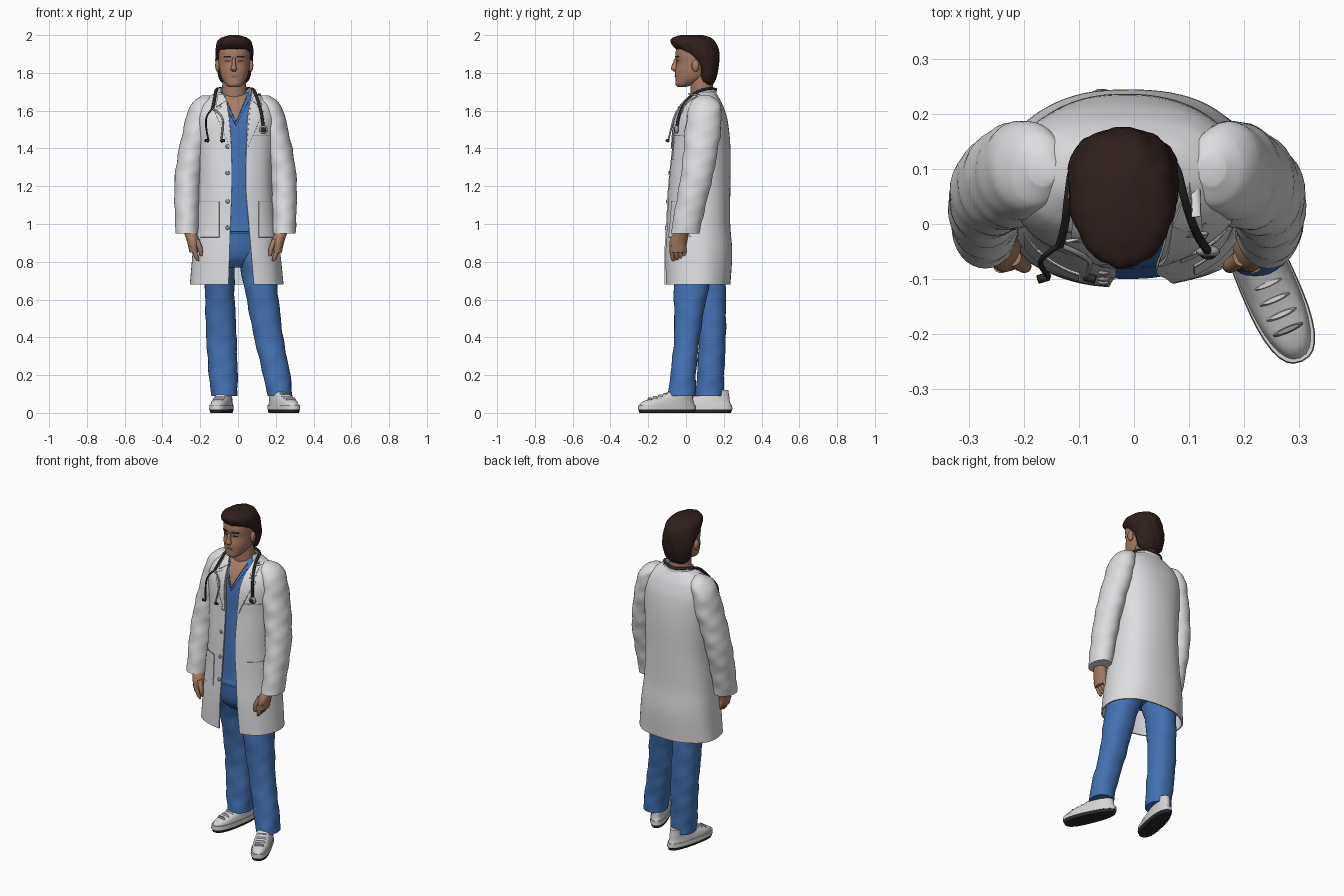
import bpy
from math import sin, cos, acos, pi, copysign
from mathutils import Vector
from mathutils.bvhtree import BVHTree

if "Cube" in bpy.data.objects:
    bpy.data.objects.remove(bpy.data.objects["Cube"])

made = []


def material(name, red, green, blue, rough=.7):
    mat = bpy.data.materials.new(name)
    mat.use_nodes = True
    mat.diffuse_color = (red, green, blue, 1)
    shader = mat.node_tree.nodes["Principled BSDF"]
    shader.inputs["Base Color"].default_value = (red, green, blue, 1)
    shader.inputs["Roughness"].default_value = rough
    return mat


white = material("coat white", .72, .72, .74)
shoe_white = material("shoe white", .66, .66, .67)
grey = material("seam grey", .3, .3, .32)
blue = material("scrub blue", .055, .165, .45)
navy = material("scrub seam blue", .03, .09, .26)
skin = material("skin", .38, .2, .125)
lip = material("lip", .26, .11, .08)
brown = material("hair brown", .028, .014, .012)
black = material("rubber black", .022, .022, .025)
metal = material("metal", .4, .4, .42, .4)


def add_object(name, data, mat):
    obj = bpy.data.objects.new(name, data)
    data.materials.append(mat)
    bpy.context.scene.collection.objects.link(obj)
    made.append(obj)
    return obj


def add_mesh(name, verts, faces, mat, thick=0):
    mesh = bpy.data.meshes.new(name)
    mesh.from_pydata(verts, [], faces)
    obj = add_object(name, mesh, mat)
    if thick:
        solid = obj.modifiers.new("thickness", "SOLIDIFY")
        solid.thickness = thick
    return obj


def blend_rows(rows, steps):
    """Smooth interpolation of section rows, with height as the parameter."""
    rows = sorted(rows)
    slopes = []
    for i in range(len(rows)):
        low, high = rows[max(i - 1, 0)], rows[min(i + 1, len(rows) - 1)]
        slopes.append([(b - a) / (high[0] - low[0]) for a, b in zip(low, high)])
    out = []
    for i in range(len(rows) - 1):
        span = rows[i + 1][0] - rows[i][0]
        for k in range(steps):
            t = k / steps
            s = t * t * (3 - 2 * t)
            out.append([a + (b - a) * s + span * (m * t * (1 - t) ** 2 - n * t * t * (1 - t))
                        for a, b, m, n in zip(rows[i], rows[i + 1], slopes[i], slopes[i + 1])])
    return out + [list(rows[-1])]


def sections(rows, seg=32, power=2, steps=4, gap=False, wave=None, egg=0):
    """Stack of rounded rings: z, centre x, centre y, half width, half depth, front gap."""
    verts, faces = [], []
    rings = blend_rows(rows, steps)
    for row in rings:
        z, cx, cy, rx, ry = row[:5]
        start, end = 0, 2 * pi
        if gap:
            edge = [max(-1, min(1, (x - cx) / rx)) for x in row[5:]]
            start, end = [-acos(copysign(abs(u) ** (power / 2), u)) for u in edge]
            end += 2 * pi
        for j in range(seg):
            a = start + (end - start) * j / (seg - 1 if gap else seg)
            c, s = cos(a), sin(a)
            r = wave(a, z) if wave else 1
            x = copysign(abs(c) ** (2 / power), c) * rx * r * (1 - egg * s)
            y = copysign(abs(s) ** (2 / power), s) * ry * r
            verts.append((cx + x, cy + y, z))
    for i in range(len(rings) - 1):
        for j in range(seg - 1 if gap else seg):
            k = (j + 1) % seg
            faces.append((i * seg + j, i * seg + k, (i + 1) * seg + k, (i + 1) * seg + j))
    if not gap:
        top = (len(rings) - 1) * seg
        faces += [tuple(reversed(range(seg))), tuple(range(top, top + seg))]
    return verts, faces


def loft(name, rows, mat, thick=0, **options):
    return add_mesh(name, *sections(rows, **options), mat, thick)


def profile(rows, cx=-.02):
    """Rows of z, front y, back y, half width."""
    return [(z, cx, (f + b) / 2, w, (b - f) / 2) for z, f, b, w in rows]


def flip(rows):
    return [(z, -.025 - x, *rest) for z, x, *rest in rows]


def surface(tree, x, z, off=0):
    hit = tree.ray_cast(Vector((x, -1, z)), Vector((0, 1, 0)))[0]
    if hit is None:
        hit = tree.find_nearest(Vector((x, 0, z)))[0]
    return Vector((x, hit.y - off, z))


def patch(name, corners, mat, tree, off=.004, n=8):
    """Thin plate draped on the front; corners run anticlockwise from bottom left."""
    bl, br, tr, tl = [Vector(c) for c in corners]
    verts, faces = [], []
    for i in range(n + 1):
        for j in range(n + 1):
            p = bl.lerp(br, j / n).lerp(tl.lerp(tr, j / n), i / n)
            verts.append(surface(tree, p.x, p.y, off))
            if i < n and j < n:
                a = i * (n + 1) + j
                faces.append((a, a + 1, a + n + 2, a + n + 1))
    return add_mesh(name, verts, faces, mat, .006)


def tube(name, points, radius, mat):
    curve = bpy.data.curves.new(name, "CURVE")
    curve.dimensions = "3D"
    curve.bevel_depth, curve.bevel_resolution = radius, 2
    curve.use_fill_caps = True
    line = curve.splines.new("NURBS")
    line.points.add(len(points) - 1)
    for point, co in zip(line.points, points):
        point.co = (*co, 1)
    line.use_endpoint_u, line.order_u = True, 3
    return add_object(name, curve, mat)


def seam(name, points, tree, mat=grey, off=.005):
    dense = [Vector(a).lerp(Vector(b), k / 8) for a, b in zip(points, points[1:]) for k in range(9)]
    return tube(name, [surface(tree, p.x, p.y, off) for p in dense], .0014, mat)


def ball(name, centre, size, mat):
    x, y, z = centre
    rows = [(z + size[2] * sin(a), x, y, size[0] * cos(a), size[1] * cos(a))
            for a in [k * pi / 13 for k in range(-6, 7)]]
    return loft(name, rows, mat, seg=16, steps=1)


# Coat body, open down the front
coat = [(.68, -.008, .06, .248, .175, .085, -.05), (.85, -.01, .065, .232, .18, .07, -.045),
        (1, -.012, .065, .215, .17, .058, -.04), (1.2, -.013, .07, .2, .165, .042, -.033),
        (1.4, -.013, .08, .205, .155, .045, -.035), (1.55, -.013, .08, .215, .14, .05, -.045),
        (1.63, -.013, .085, .195, .11, .06, -.06), (1.675, -.013, .093, .14, .078, .07, -.08),
        (1.7, -.015, .095, .09, .06, .072, -.095)]


def coat_folds(a, z):
    return 1 + .02 * sin(7 * a + 1) * max(0, 1.05 - z) + .004 * sin(5 * a + 9 * z)


coat_shape = dict(seg=72, power=2.3, steps=6, wave=coat_folds)
loft("coat_body", coat, white, .008, gap=True, **coat_shape)
coat_tree = BVHTree.FromPolygons(*sections(coat, **coat_shape))
loft("coat_collar", [(1.67, -.015, .09, .102, .075, .07, -.1),
                     (1.72, -.018, .095, .086, .064, .055, -.09)], white, .008, seg=40, gap=True)

# Scrub top inside the coat
top = [(max(z, .95), x, y, w - .022, d - .016) for z, x, y, w, d, *_ in coat[1:]]
scrub_data = sections(top, seg=48, power=2.3)
scrub_tree = BVHTree.FromPolygons(*scrub_data)
add_mesh("scrub_top", *scrub_data, blue)
patch("neck_opening", [(-.01, 1.54), (-.01, 1.54), (.045, 1.68), (-.07, 1.68)], skin, scrub_tree)
seam("neckline_trim", [(-.07, 1.67), (-.01, 1.54), (.045, 1.67)], scrub_tree, navy)
seam("neckline_stitch", [(-.08, 1.65), (-.01, 1.52), (.055, 1.65)], scrub_tree, navy, .001)
seam("scrub_hem", [(-.06, .96), (.08, .96)], scrub_tree, navy, .002)

# Lapels, pockets and buttons
for side, sign in (("right", 1), ("left", -1)):
    def lay(points):
        return points if sign > 0 else [(.01 - x, z) for x, z in points]

    def quad(points):
        return points if sign > 0 else [lay(points)[k] for k in (1, 0, 3, 2)]

    patch(side + "_lapel", quad([(-.045, 1.4), (-.035, 1.4), (-.06, 1.66), (-.125, 1.6)]), white, coat_tree, .007)
    patch(side + "_collar_leaf", quad([(-.115, 1.62), (-.06, 1.655), (-.08, 1.69), (-.11, 1.685)]), white, coat_tree, .009)
    seam(side + "_lapel_edge", lay([(-.04, 1.4), (-.125, 1.6), (-.085, 1.62), (-.12, 1.635)]), coat_tree, grey, .006)
    patch(side + "_pocket", quad([(-.2, .93), (-.1, .93), (-.1, 1.12), (-.2, 1.12)]), white, coat_tree)
    seam(side + "_pocket_edge", lay([(-.2, 1.12), (-.1, 1.12)]), coat_tree)
patch("chest_pocket", [(.085, 1.34), (.165, 1.34), (.17, 1.47), (.085, 1.47)], white, coat_tree)
seam("chest_pocket_edge", [(.085, 1.47), (.17, 1.47)], coat_tree)
for z in (.98, 1.12, 1.27, 1.41):
    ball("coat_button", surface(coat_tree, -.055, z, .002), (.011, .005, .011), grey)

# Sleeves and hands
sleeve = [(.95, -.27, -.005, .06, .076), (1.1, -.27, .025, .066, .08), (1.24, -.265, .055, .07, .085),
          (1.37, -.245, .075, .073, .09), (1.5, -.215, .09, .075, .095), (1.61, -.195, .1, .066, .085),
          (1.655, -.175, .1, .053, .068), (1.68, -.165, .1, .025, .03)]
palm = [(.85, -.235, -.045, .022, .04), (.91, -.238, -.04, .033, .046), (.97, -.26, -.02, .032, .036)]
thumb = [(.83, -.196, -.075, .008, .009), (.87, -.2, -.076, .013, .013), (.92, -.222, -.06, .017, .017)]
for side, turn in (("right", list), ("left", flip)):
    loft(side + "_sleeve", turn(sleeve), white, steps=8,
         wave=lambda a, z: 1 + .022 * sin(2 * a + 46 * z) + .012 * sin(3 * a - 75 * z))
    loft(side + "_palm", turn(palm), skin, seg=24)
    loft(side + "_thumb", turn(thumb), skin, seg=14)
    for k in range(4):
        y = -.077 + .022 * k
        loft(side + "_finger", turn([(.805 + .004 * k, -.212, y + .008, .007, .007),
                                     (.825, -.22, y + .005, .012, .011),
                                     (.885, -.242, y, .014, .012)]), skin, seg=14)

# Trousers
right_leg = [(.09, -.072, .125, .07, .074), (.2, -.078, .13, .076, .072), (.4, -.088, .138, .08, .073),
             (.68, -.098, .115, .079, .095), (.88, -.1, .075, .09, .125)]
left_leg = [(.09, .222, -.022, .066, .073), (.2, .205, -.015, .072, .068), (.4, .162, .005, .077, .068),
            (.68, .118, .03, .088, .095), (.88, .08, .065, .095, .125)]
for side, rows in (("right", right_leg), ("left", left_leg)):
    loft(side + "_trouser_leg", rows, blue, steps=10, power=2.2,
         wave=lambda a, z: 1 + .018 * sin(2 * a + 38 * z) + .014 * sin(3 * a - 62 * z))
loft("trouser_seat", [(.77, -.01, .075, .1, .09), (.83, -.01, .07, .17, .13), (.97, -.01, .065, .18, .14)], blue)

# Trainers
for side, spot, angle in (("right", (-.085, .085, 0), -.2), ("left", (.24, -.1, 0), .41)):
    parts = [loft(side + "_sole", [(0, 0, 0, .047, .156), (.018, 0, 0, .051, .162)], black, power=2.5, egg=.1),
             loft(side + "_midsole", [(.018, 0, 0, .053, .164), (.042, 0, 0, .051, .162)], shoe_white, power=2.5, egg=.1),
             loft(side + "_upper", [(.04, 0, 0, .049, .158), (.062, 0, .008, .046, .142), (.085, 0, .045, .041, .102),
                                    (.12, 0, .085, .035, .056)], shoe_white, power=2.3, egg=.06)]
    for k in range(4):
        y = -.1 + .03 * k
        z = .075 + .27 * (y + .1)
        parts.append(loft(side + "_lace", [(z - .008, 0, y, .03, .007), (z + .006, 0, y, .022, .004)], grey if k == 0 else shoe_white, seg=16))
    for part in parts:
        part.location, part.rotation_euler.z = spot, angle

# Head and neck
loft("neck", [(1.58, -.02, .085, .08, .06), (1.68, -.02, .085, .066, .06), (1.8, -.02, .08, .062, .06)], skin)
head = profile([(1.724, -.042, -.005, .022), (1.735, -.054, .03, .042), (1.77, -.056, .1, .066), (1.81, -.057, .13, .077),
                (1.85, -.05, .15, .083), (1.9, -.056, .15, .084), (1.94, -.045, .145, .08), (1.98, 0, .1, .04)])
head_data = sections(head, power=2.2, steps=5, seg=40)
head_tree = BVHTree.FromPolygons(*head_data)
add_mesh("head", *head_data, skin)
loft("nose", [(1.808, -.022, -.056, .01, .008), (1.82, -.022, -.06, .018, .019), (1.835, -.022, -.06, .012, .017),
              (1.88, -.022, -.05, .008, .008)], skin, seg=16)
for side, sign in (("right", -1), ("left", 1)):
    x = -.021 + sign * .036
    ball(side + "_ear", (-.02 + sign * .088, .05, 1.838), (.013, .02, .032), skin)
    patch(side + "_eye", [(x - .014, 1.859), (x + .014, 1.859), (x + .012, 1.866), (x - .012, 1.866)], brown, head_tree, .002)
    patch(side + "_brow", [(x - .02, 1.881), (x + .02, 1.881), (x + .018, 1.889), (x - .018, 1.889)], brown, head_tree)
patch("mouth", [(-.042, 1.775), (0, 1.775), (-.008, 1.786), (-.034, 1.786)], lip, head_tree, .003)

# Hair
loft("hair", profile([(1.735, .09, .14, .048), (1.76, .07, .156, .076), (1.81, .06, .17, .09), (1.86, .035, .175, .098),
                      (1.9, -.015, .175, .1), (1.935, -.062, .17, .098), (1.965, -.08, .155, .09),
                      (1.986, -.07, .132, .068), (2, -.03, .09, .025)]), brown, seg=64, steps=6,
     wave=lambda a, z: 1 + .015 * sin(9 * a + 40 * z) + .01 * sin(17 * a - 55 * z))

# Stethoscope
def on_coat(x, z, off=.014):
    return surface(coat_tree, x, z, off)


disc = on_coat(.135, 1.5)
fork = on_coat(-.135, 1.61, .02)
tube("stethoscope_tube", [disc, on_coat(.13, 1.56), on_coat(.11, 1.64), (.09, .05, 1.7), (.075, .12, 1.72), (-.02, .17, 1.71),
                          (-.11, .12, 1.72), (-.12, .05, 1.7), on_coat(-.125, 1.65), fork], .008, black)
ball("stethoscope_disc", disc, (.022, .011, .022), metal)
ball("stethoscope_disc_face", disc - Vector((0, .008, 0)), (.014, .007, .014), black)
for bend, end in ((-.17, -.155), (-.08, -.09)):
    tip = Vector((end, -.095, 1.44))
    tube("ear_tube", [fork, (bend, -.06, 1.58), (bend, -.08, 1.5), tip], .005, metal if bend > -.1 else black)
    tube("ear_tip", [tip, tip + Vector((-.02 if bend < -.1 else .02, -.006, .002))], .008, black)

# Turn curves into meshes and smooth everything, keeping edges sharp
bpy.ops.object.select_all(action="DESELECT")
for obj in made:
    obj.select_set(True)
bpy.context.view_layer.objects.active = made[0]
bpy.ops.object.convert(target="MESH")
bpy.ops.object.shade_smooth_by_angle(angle=.8)
